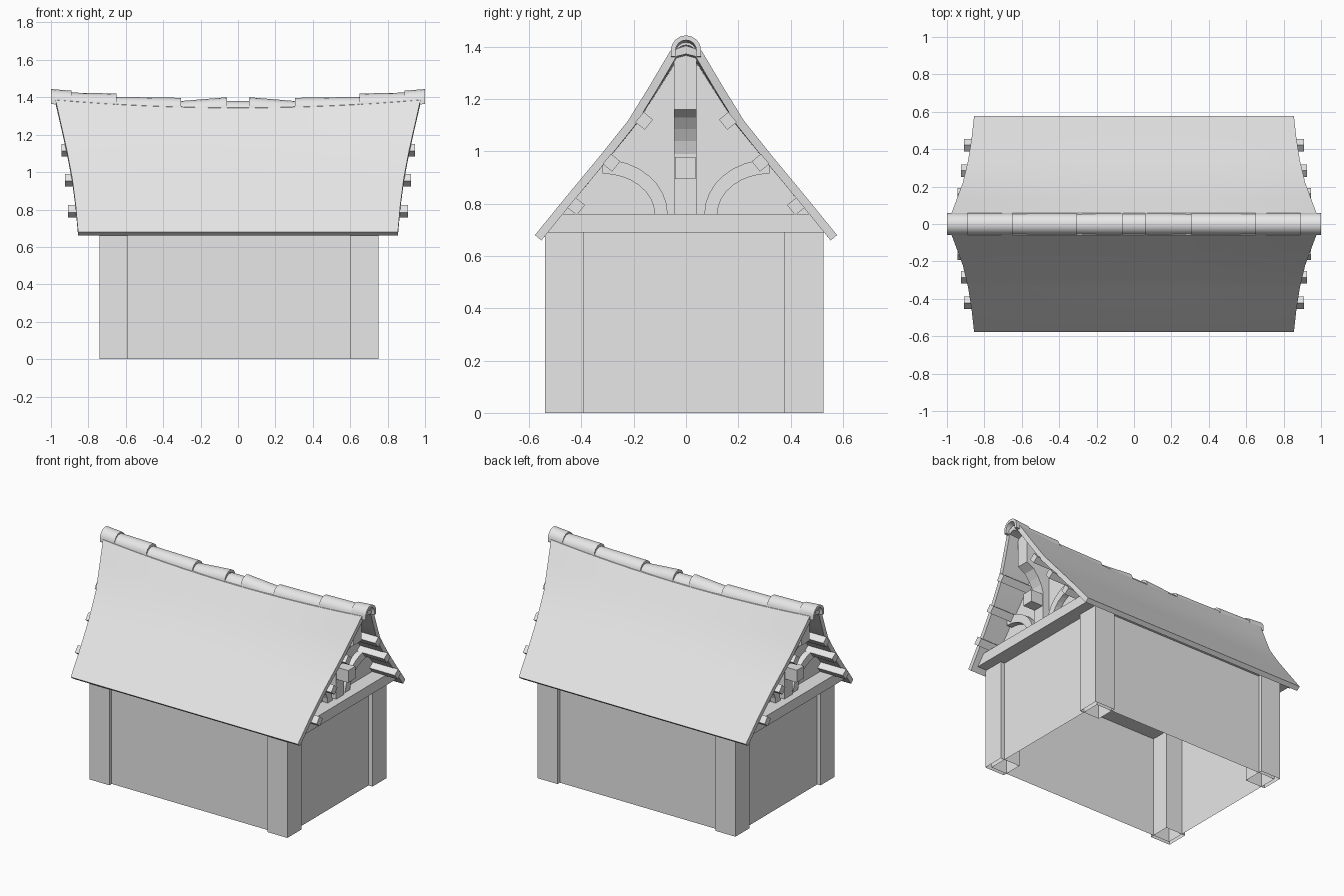
import bpy, math
from mathutils import Matrix, Vector

cube = bpy.data.objects.get("Cube")
if cube:
    bpy.data.objects.remove(cube, do_unlink=True)

GREY = (0.8, 0.8, 0.8, 1)
mat = bpy.data.materials.new("light grey")
mat.use_nodes = True
mat.diffuse_color = GREY
mat.node_tree.nodes["Principled BSDF"].inputs["Base Color"].default_value = GREY


def make(name, verts, faces, smooth=0):
    me = bpy.data.meshes.new(name)
    me.from_pydata(verts, [], faces)
    me.materials.append(mat)
    ob = bpy.data.objects.new(name, me)
    bpy.context.collection.objects.link(ob)
    bpy.ops.object.select_all(action="DESELECT")
    ob.select_set(True)
    bpy.context.view_layer.objects.active = ob
    # Consistent outward normals
    bpy.ops.object.mode_set(mode="EDIT")
    bpy.ops.mesh.select_all(action="SELECT")
    bpy.ops.mesh.normals_make_consistent(inside=False)
    bpy.ops.object.mode_set(mode="OBJECT")
    if smooth:
        bpy.ops.object.shade_smooth_by_angle(angle=math.radians(smooth))
    return ob


def prism(name, profile, place, a, b, caps=True, smooth=0):
    """Extrude a 2D profile from a to b; place maps (p, q, depth) to 3D."""
    n = len(profile)
    verts = [place(p, q, d) for d in (a, b) for p, q in profile]
    faces = [(i, (i + 1) % n, n + (i + 1) % n, n + i) for i in range(n)]
    if caps:
        faces += [tuple(range(n)), tuple(range(n, 2 * n))]
    return make(name, verts, faces, smooth)


def along_x(y, z, x):
    return (x, y, z)


def along_y(x, z, y):
    return (x, y, z)


def along_z(x, y, z):
    return (x, y, z)


def rect(p0, p1, q0, q1):
    return [(p0, q0), (p1, q0), (p1, q1), (p0, q1)]


# Walls, open underneath, and corner posts
prism("walls", rect(-0.715, 0.72, -0.515, 0.5), along_z, 0, 0.7, caps=False)
for x0, xn in ((-0.74, "right"), (0.6, "left")):
    for y0, yn in ((-0.54, "front"), (0.375, "back")):
        prism(f"{yn}_{xn}_post", rect(x0, x0 + 0.15, y0, y0 + 0.15),
              along_z, 0, 0.7, caps=False)

# Loft floor with beam ends under the gables
prism("loft_floor", [(-0.535, 0.69), (0.535, 0.69), (0.48, 0.76), (-0.48, 0.76)],
      along_x, -0.82, 0.82)

# Roof: half profile as (y, z, half length), with a sagging ridge
HALF = [(0.578, 0.68, 0.855), (0.46, 0.825, 0.868), (0.34, 0.97, 0.887),
        (0.222, 1.117, 0.915), (0.14, 1.25, 0.945), (0.06, 1.385, 0.975)]
RIDGE = (0, 1.405, 0.98)
profile = [(-y, z, w) for y, z, w in HALF] + [RIDGE] + HALF[::-1]
STEPS = 16


def roof_point(y, z, w, t):
    height = max(0, (z - 0.68) / 0.72)
    return (w * t, y, z - 0.045 * height ** 3 * (1 - t * t))


def inward(i):
    a = profile[max(i - 1, 0)]
    b = profile[min(i + 1, len(profile) - 1)]
    d = Vector((b[0] - a[0], b[1] - a[1])).normalized()
    y, z, w = profile[i]
    return (y + d.y * 0.032, z - d.x * 0.032, w)


inner = [inward(i) for i in range(len(profile))]
loop = profile + inner[::-1]
n = len(loop)
verts, faces = [], []
for s in range(STEPS + 1):
    t = 2 * s / STEPS - 1
    verts += [roof_point(*p, t) for p in loop]
for s in range(STEPS):
    for i in range(n):
        j = (i + 1) % n
        faces.append((s * n + i, s * n + j, (s + 1) * n + j, (s + 1) * n + i))
for base in (0, STEPS * n):
    for i in range(len(profile) - 1):
        faces.append((base + i, base + i + 1, base + n - 2 - i, base + n - 1 - i))
make("roof", verts, faces, smooth=35)


# Ridge tiles: half pipes given as start x, end x, top height at each
def ridge_tile(name, x0, x1, z0, z1):
    arc = [math.pi * k / 8 for k in range(9)]
    ring = [(0.058 * math.cos(a), 0.058 * math.sin(a)) for a in arc]
    ring = [(0.058, -0.022)] + ring + [(-0.058, -0.022), (-0.04, -0.022)]
    ring += [(0.04 * math.cos(a), 0.04 * math.sin(a)) for a in reversed(arc)]
    ring += [(0.04, -0.022)]
    m = len(ring)
    vs = [(x, y, z + h - 0.058) for x, z in ((x0, z0), (x1, z1)) for y, h in ring]
    fs = [(i, (i + 1) % m, m + (i + 1) % m, m + i) for i in range(m)]
    for b in (0, m):
        fs += [(b + i, b + i + 1, b + m - 2 - i, b + m - 1 - i)
               for i in range(m // 2 - 1)]
    make(name, vs, fs, smooth=40)


TILES = [(0.06, 0.305, 1.4, 1.38), (0.305, 0.65, 1.397, 1.402),
         (0.65, 0.89, 1.42, 1.425), (0.89, 1.0, 1.435, 1.444)]
ridge_tile("middle_ridge_tile", -0.06, 0.06, 1.38, 1.38)
for side, word in ((1, "left"), (-1, "right")):
    for k, (x0, x1, z0, z1) in enumerate(TILES):
        ridge_tile(f"{word}_ridge_tile_{k + 1}", side * x0, side * x1, z0, z1)

# Gable ends, mirrored in x
PURLINS = [(0.42, 0.79, 0.91), (0.285, 0.957, 0.925), (0.16, 1.117, 0.945)]
KING = [(0.7, 0.76), (0.77, 0.76), (0.77, 0.99), (0.785, 1.04), (0.81, 1.085),
        (0.845, 1.13), (0.9, 1.16), (0.9, 1.385), (0.7, 1.35)]
for side, word in ((1, "left"), (-1, "right")):
    prism(f"{word}_gable_wall",
          [(-0.5, 0.74), (0.5, 0.74), (0.2, 1.105), (0.05, 1.33),
           (-0.05, 1.33), (-0.2, 1.105)], along_x, side * 0.69, side * 0.72)
    # King post that curves out to carry the ridge, with a beam end
    prism(f"{word}_king_post", [(side * x, z) for x, z in KING],
          along_y, -0.045, 0.041)
    prism(f"{word}_beam_end", rect(-0.042, 0.036, 0.895, 0.978),
          along_x, side * 0.7, side * 0.86)
    for flip, hand in ((1, "back"), (-1, "front")):
        # Curved brace
        turns = [math.pi / 2 * k / 8 for k in range(9)]
        brace = [(0.32 - 0.2 * math.cos(a), 0.76 + 0.155 * math.sin(a)) for a in turns]
        brace += [(0.32 - 0.25 * math.cos(a), 0.76 + 0.21 * math.sin(a))
                  for a in reversed(turns)]
        prism(f"{word}_{hand}_brace", [(flip * y, z) for y, z in brace],
              along_x, side * 0.7, side * 0.76)
        # Purlin ends tilted with the roof
        turn = Matrix.Rotation(-flip * math.atan2(0.44, 0.356), 2)
        for k, (y, z, end) in enumerate(PURLINS):
            square = [turn @ Vector(p) + Vector((flip * y, z))
                      for p in rect(-0.025, 0.025, -0.023, 0.023)]
            prism(f"{word}_{hand}_purlin_{k + 1}", square,
                  along_x, side * 0.69, side * end)
